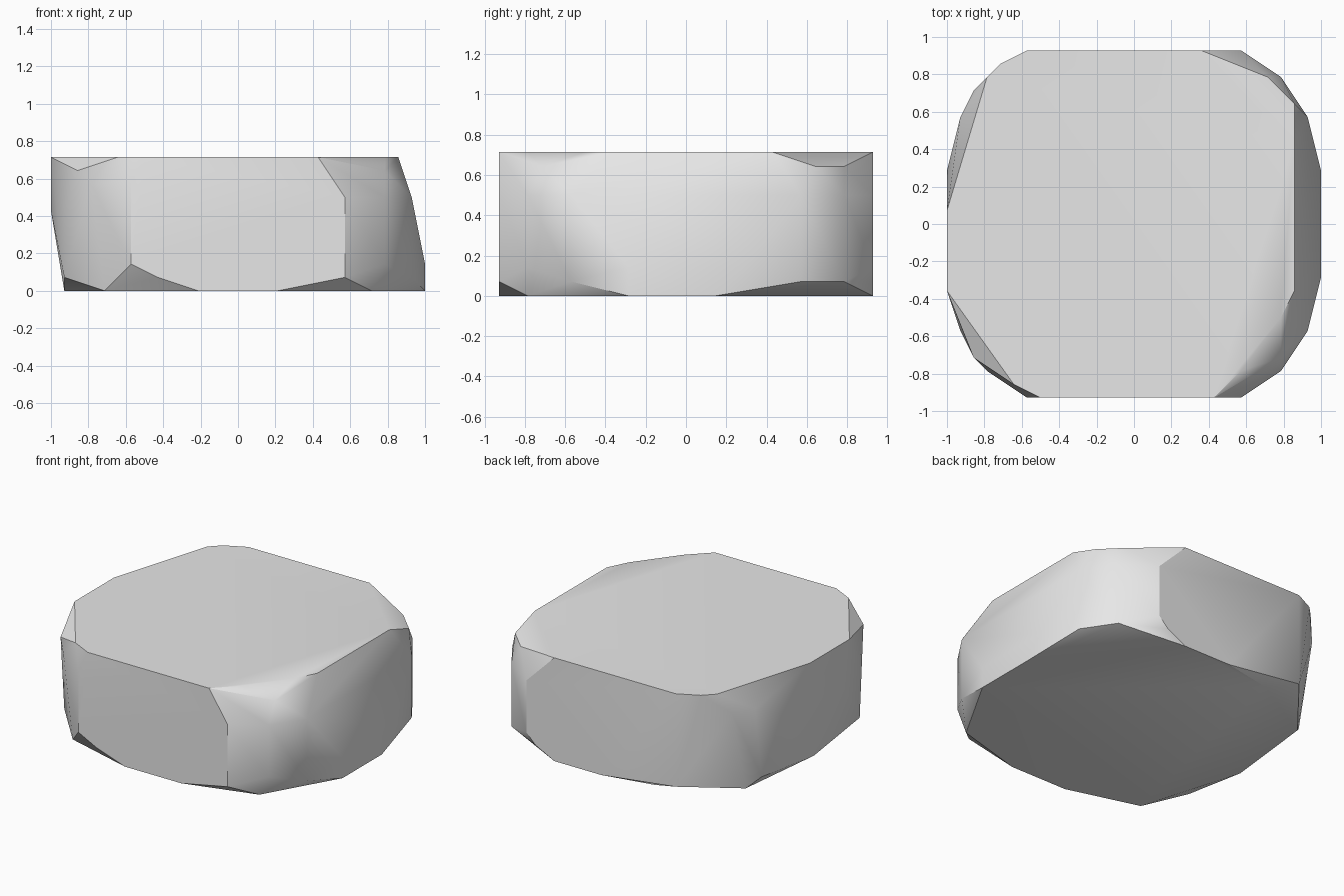
import bpy
import bmesh
import math

UNIT = 1 / 14  # modelling grid step


def remove_default_cube():
    cube = bpy.data.objects.get("Cube")
    if cube:
        bpy.data.objects.remove(cube, do_unlink=True)


def make_material(name, colour):
    material = bpy.data.materials.new(name)
    material.use_nodes = True
    material.diffuse_color = colour
    for node in material.node_tree.nodes:
        if node.type == "BSDF_PRINCIPLED":
            node.inputs["Base Color"].default_value = colour
            node.inputs["Roughness"].default_value = 0.8
    return material


def add_ring(mesh, height, corners):
    """Place the corners of one horizontal slice of the boulder."""
    for x, y in corners:
        mesh.verts.new((x * UNIT, y * UNIT, height * UNIT))


def make_boulder(name, slices, material):
    """Wrap the slices in a faceted convex skin."""
    mesh = bmesh.new()
    for height, corners in slices.items():
        add_ring(mesh, height, corners)
    hull = bmesh.ops.convex_hull(mesh, input=mesh.verts[:])
    loose = [item for item in hull["geom_interior"] + hull["geom_unused"]
             if isinstance(item, bmesh.types.BMVert)]
    bmesh.ops.delete(mesh, geom=list(set(loose)), context="VERTS")
    bmesh.ops.dissolve_limit(mesh, angle_limit=math.radians(1),
                             verts=mesh.verts[:], edges=mesh.edges[:])
    bmesh.ops.recalc_face_normals(mesh, faces=mesh.faces[:])
    data = bpy.data.meshes.new(name)
    mesh.to_mesh(data)
    mesh.free()
    data.materials.append(material)
    boulder = bpy.data.objects.new(name, data)
    bpy.context.collection.objects.link(boulder)
    return boulder


# Slices of the stone, from the flat top down to the flat base
top = [(-14, 1), (-14, -5), (-9, -12), (-7, -13), (6, -13), (8, -11), (11, -7),
       (12, -5), (12, 6), (5, 13), (-8, 13), (-10, 12), (-11, 11)]
chipped_rim = [(-12, -10), (11, -10), (12, 9), (10, 11)]
left_shoulder = [(-13, 8), (-12, 10), (-11, -11), (-8, -13)]
right_shoulder = [(8, -13), (11, -11), (13, -8), (13, 8), (11, 11), (8, 13)]
left_bulge = [(-14, 4), (-14, -4), (-13, -8)]
right_bulge = [(14, 4), (14, -4), (11, -11), (-8, -13), (8, 13)]
foot = [(13, 8), (13, -8), (8, -13), (11, 11), (7, 13),
        (-6, -13), (-13, -8), (-8, 13), (-13, 7)]
base = [(14, 2), (14, -4), (10, -11), (3, -13), (-3, -13), (-10, -11),
        (-13, -1), (-12, 8), (-5, 12), (0, 13), (5, 13)]

remove_default_cube()
stone_grey = make_material("stone_grey", (0.8, 0.8, 0.8, 1))
boulder = make_boulder("flat_boulder", {
    10: top, 9: chipped_rim, 8: left_shoulder, 7: right_shoulder,
    6: left_bulge, 2: right_bulge, 1: foot, 0: base,
}, stone_grey)

# Soft facets with crisp chipped edges
bpy.ops.object.select_all(action="DESELECT")
boulder.select_set(True)
bpy.context.view_layer.objects.active = boulder
bpy.ops.object.shade_smooth_by_angle(angle=math.radians(30))
